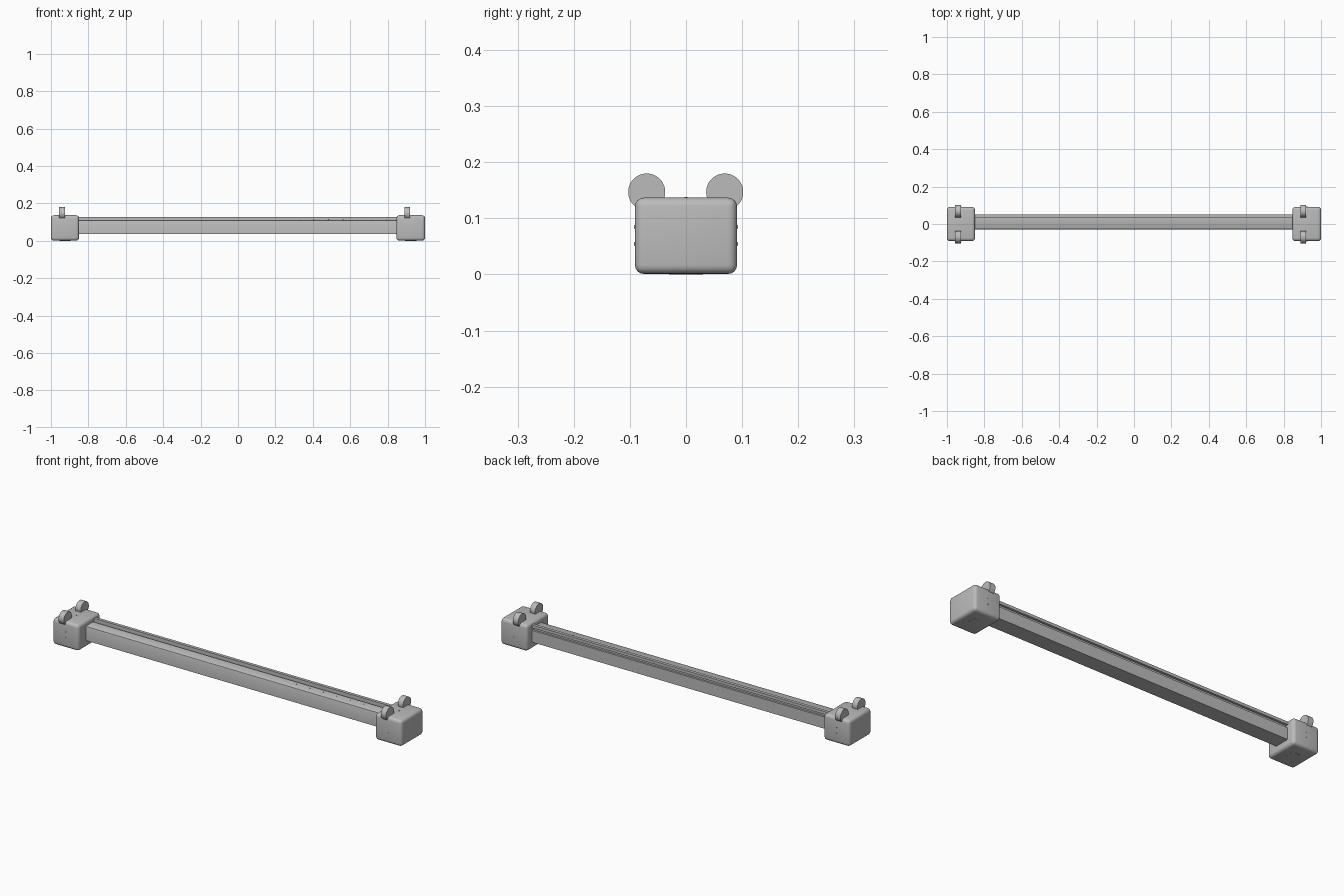
import bpy, bmesh, math
from mathutils import Matrix

if "Cube" in bpy.data.objects:
    bpy.data.objects.remove(bpy.data.objects["Cube"])

GREY = (0.5, 0.5, 0.5, 1)
grey = bpy.data.materials.new("plain_grey")
grey.use_nodes = True
grey.diffuse_color = GREY
grey.node_tree.nodes["Principled BSDF"].inputs["Base Color"].default_value = GREY


def finish(name, bm, smooth=True):
    bmesh.ops.recalc_face_normals(bm, faces=bm.faces)
    mesh = bpy.data.meshes.new(name)
    bm.to_mesh(mesh)
    bm.free()
    mesh.materials.append(grey)
    obj = bpy.data.objects.new(name, mesh)
    bpy.context.collection.objects.link(obj)
    if smooth:
        bpy.ops.object.select_all(action='DESELECT')
        obj.select_set(True)
        bpy.context.view_layer.objects.active = obj
        bpy.ops.object.shade_smooth_by_angle(angle=math.radians(35))
    return obj


def block(name, lo, hi, radius):
    bm = bmesh.new()
    bmesh.ops.create_cube(bm, size=1)
    for v in bm.verts:
        v.co = [(a + b) / 2 + c * (b - a) for a, b, c in zip(lo, hi, v.co)]
    bmesh.ops.bevel(bm, geom=bm.edges[:], offset=radius, segments=4,
                    profile=0.5, affect='EDGES')
    return finish(name, bm)


def disc(name, centre, radius, depth, axis, sides=32):
    turn = {'X': Matrix.Rotation(math.pi / 2, 4, 'Y'),
            'Y': Matrix.Rotation(math.pi / 2, 4, 'X'),
            'Z': Matrix()}[axis]
    bm = bmesh.new()
    bmesh.ops.create_cone(bm, cap_ends=True, segments=sides, radius1=radius,
                          radius2=radius, depth=depth,
                          matrix=Matrix.Translation(centre) @ turn)
    return finish(name, bm)


# Long beam: rounded front edge, raised overhanging rail and rear groove
profile = [(-0.03, 0.037), (-0.03, 0.104), (-0.028, 0.109), (-0.023, 0.112),
           (0.028, 0.112), (0.028, 0.104), (0.036, 0.104), (0.036, 0.127),
           (0.052, 0.127), (0.052, 0.112), (0.04, 0.112), (0.04, 0.098),
           (0.05, 0.098), (0.05, 0.037)]
bm = bmesh.new()
face = bm.faces.new([bm.verts.new((-0.87, y, z)) for y, z in profile])
ext = bmesh.ops.extrude_face_region(bm, geom=[face])
for v in ext["geom"]:
    if isinstance(v, bmesh.types.BMVert):
        v.co.x = 0.87
finish("beam", bm)

# End housings with a pair of wheels and small screws each
for side, x0, x1, wheel_x in (("right", -1, -0.85, -0.941),
                              ("left", 0.847, 1, 0.905)):
    block(side + "_end_housing", (x0, -0.091, 0.001), (x1, 0.091, 0.137), 0.016)
    for place, y in (("front", -0.07), ("back", 0.069)):
        disc(f"{side}_{place}_wheel", (wheel_x, y, 0.147), 0.033, 0.03, 'X', 48)
    disc(side + "_top_screw", ((x0 + x1) / 2, 0, 0.137), 0.003, 0.003, 'Z', 12)
    for y in (-0.091, 0.091):
        for z in (0.055, 0.085):
            disc(side + "_side_screw", ((x0 + x1) / 2, y, z), 0.003, 0.003, 'Y', 12)
    # Flat foot under the housing
    disc(side + "_foot", ((x0 + x1) / 2, 0, 0.001), 0.03, 0.002, 'Z')

# Row of small pins on the beam top
for i in range(7):
    disc("beam_pin", (0.33 + i * 0.077, 0.008, 0.112), 0.002, 0.002, 'Z', 12)
